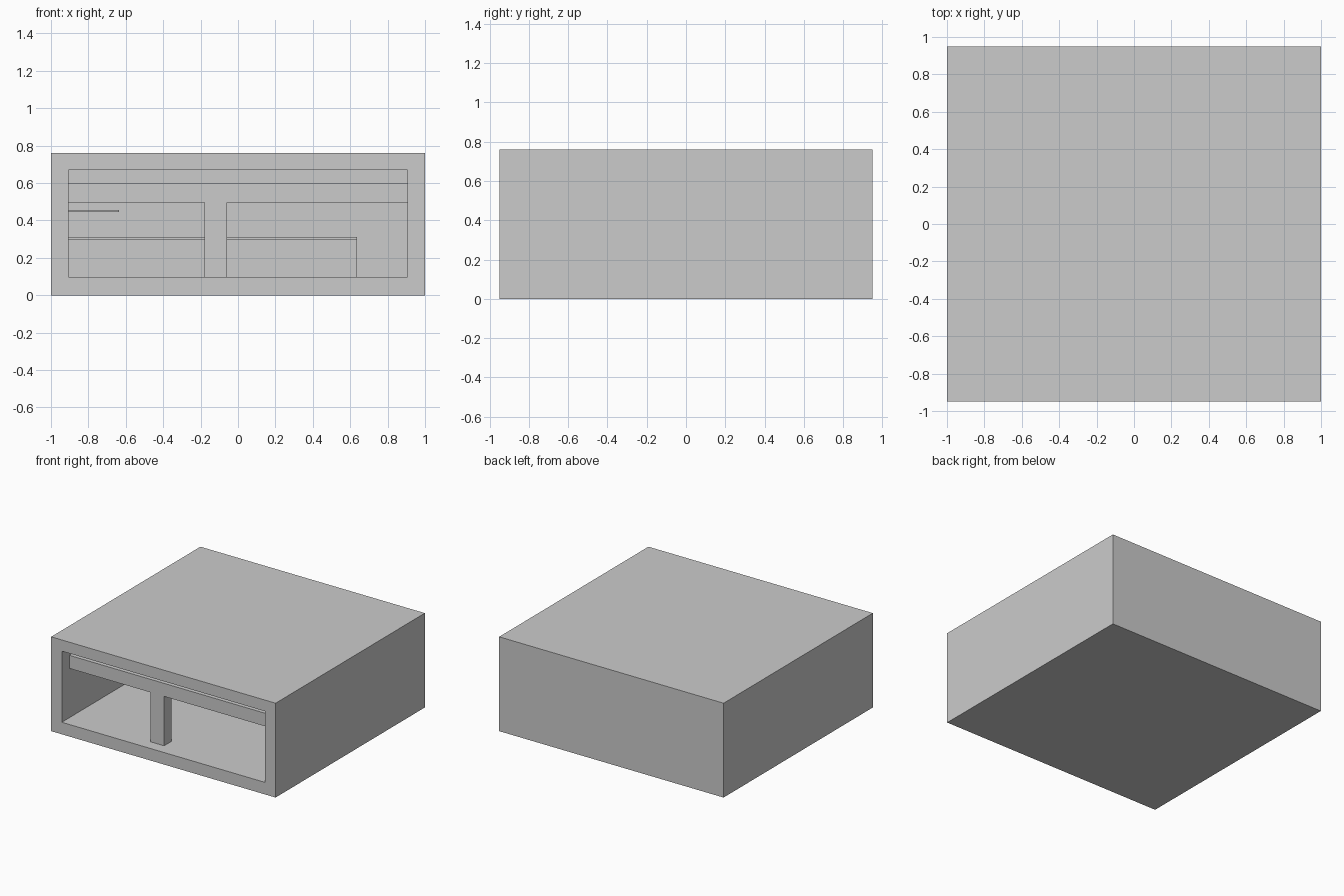
import bpy, bmesh

if "Cube" in bpy.data.objects:
    bpy.data.objects.remove(bpy.data.objects["Cube"])


def box(name, x, y, z):
    """Axis-aligned box from (min, max) ranges."""
    bm = bmesh.new()
    bmesh.ops.create_cube(bm, size=1)
    for v in bm.verts:
        v.co = [r[0] if c < 0 else r[1] for c, r in zip(v.co, (x, y, z))]
    mesh = bpy.data.meshes.new(name)
    bm.to_mesh(mesh)
    bm.free()
    obj = bpy.data.objects.new(name, mesh)
    bpy.context.collection.objects.link(obj)
    return obj


IN_X = (-0.905, 0.905)    # inner width of the room
BACK = 0.855              # inner face of the back wall
BEAM_Y = (-0.855, -0.76)  # depth of the beam and post

# Outer shell, hollowed out from the front
shell = box("room_shell", (-1, 1), (-0.95, 0.95), (0, 0.76))
cutter = box("room_cutter", IN_X, (-1.1, BACK), (0.097, 0.67))
cutter.hide_render = True
cutter.hide_viewport = True
cut = shell.modifiers.new("hollow", "BOOLEAN")
cut.operation = "DIFFERENCE"
cut.solver = "EXACT"
cut.object = cutter

# Beam across the opening and its supporting post
box("front_beam", IN_X, BEAM_Y, (0.495, 0.60))
box("front_post", (-0.18, -0.06), BEAM_Y, (0.097, 0.495))

# Long counter deep in the room, leaving an aisle on the right
box("counter_body", (IN_X[0], 0.635), (0.22, 0.42), (0.097, 0.296))
box("counter_top", (IN_X[0], 0.635), (0.20, 0.44), (0.296, 0.312))

# Short shelf on the back wall at the left
box("wall_shelf", (IN_X[0], -0.635), (0.70, BACK), (0.445, 0.456))
